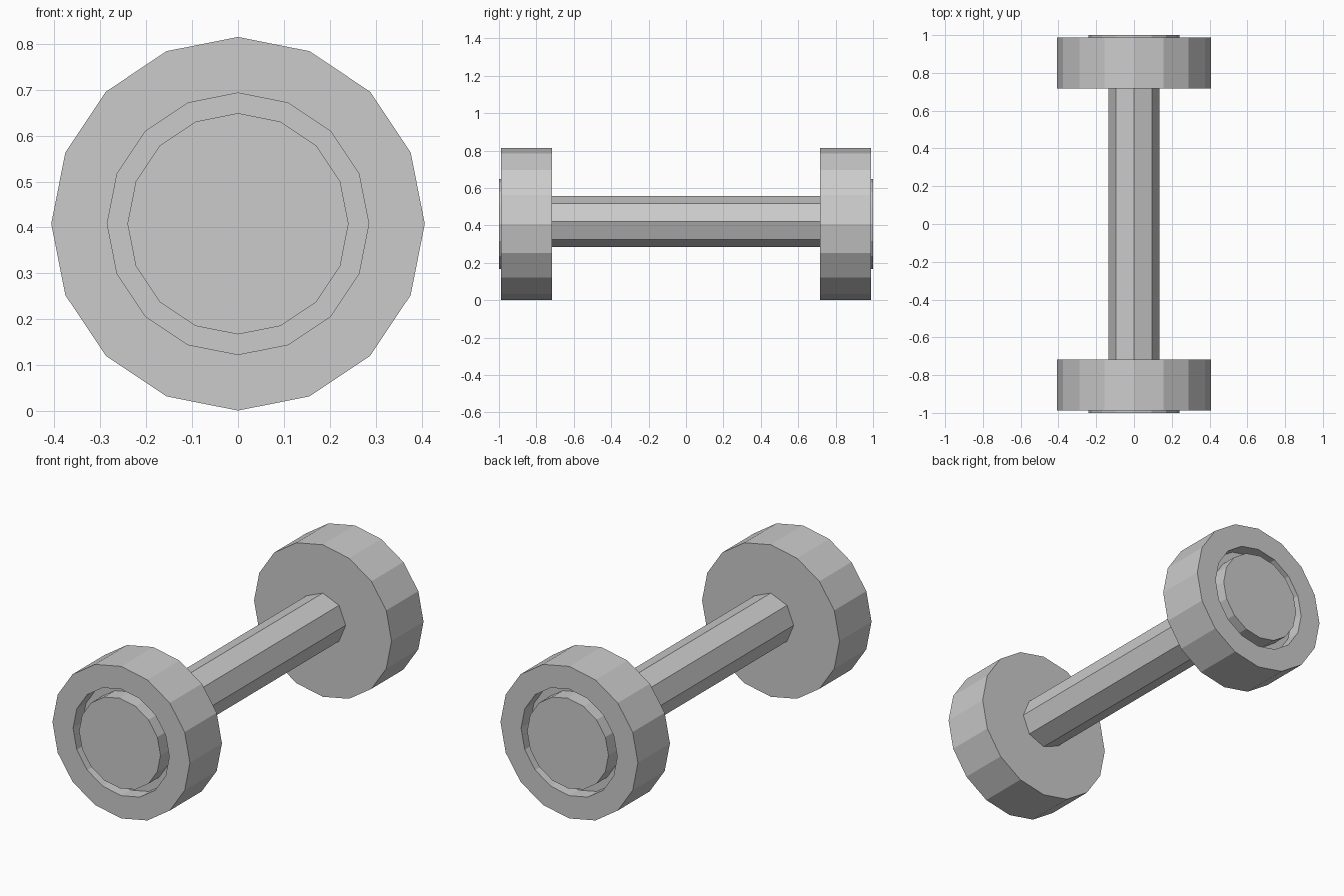
import bpy, bmesh
from math import sin, cos, pi

if "Cube" in bpy.data.objects:
    bpy.data.objects.remove(bpy.data.objects["Cube"])


def lathe(name, profile, sides, zc):
    """Revolve (radius, y) rings about the y axis at height zc, closing both ends."""
    bm = bmesh.new()
    rings = [[bm.verts.new((r * sin(2 * pi * i / sides), y, zc + r * cos(2 * pi * i / sides)))
              for i in range(sides)] for r, y in profile]
    for a, b in zip(rings, rings[1:]):
        for i in range(sides):
            j = (i + 1) % sides
            bm.faces.new((a[i], a[j], b[j], b[i]))
    bm.faces.new(rings[0])
    bm.faces.new(rings[-1])
    bmesh.ops.recalc_face_normals(bm, faces=bm.faces)
    mesh = bpy.data.meshes.new(name)
    bm.to_mesh(mesh)
    bm.free()
    obj = bpy.data.objects.new(name, mesh)
    bpy.context.collection.objects.link(obj)
    return obj


# Octagonal grip bar
lathe("handle", [(0.136, -0.72), (0.136, 0.72)], 8, 0.42)

# End weights: drum, ring groove and slightly proud centre disc
weight = [(0.407, 0.717), (0.407, 0.988), (0.285, 0.988),
          (0.285, 0.91), (0.241, 0.91), (0.241, 1.0)]
for name, s in (("front_weight", -1), ("back_weight", 1)):
    lathe(name, [(r, s * y) for r, y in weight], 16, 0.408)
